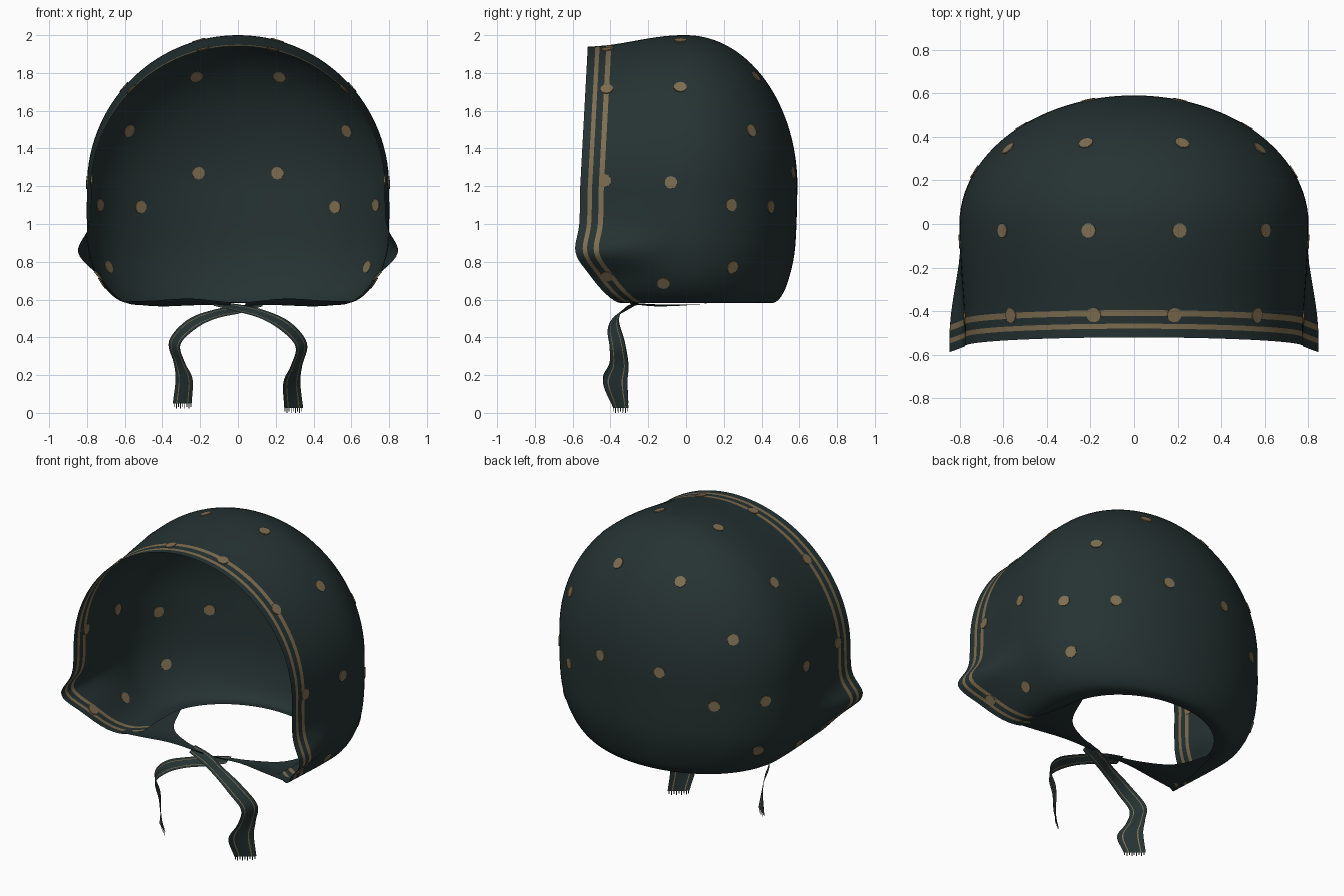
import bpy, bmesh, math
from mathutils import Vector
from mathutils.bvhtree import BVHTree

if "Cube" in bpy.data.objects:
    bpy.data.objects.remove(bpy.data.objects["Cube"])


def material(name, color):
    m = bpy.data.materials.new(name)
    m.use_nodes = True
    m.diffuse_color = color
    b = m.node_tree.nodes["Principled BSDF"]
    b.inputs["Base Color"].default_value = color
    b.inputs["Roughness"].default_value = 0.9
    return m


CLOTH = material("dark_green_cloth", (0.019, 0.032, 0.032, 1))
GOLD = material("dull_gold", (0.21, 0.155, 0.083, 1))


def catmull(points, steps):
    """Smooth curve through points of any dimension."""
    p = [Vector(q) for q in points]
    p = [2 * p[0] - p[1]] + p + [2 * p[-1] - p[-2]]
    out = []
    for i in range(1, len(p) - 2):
        a, b, c, d = p[i - 1:i + 3]
        for k in range(steps):
            t = k / steps
            out.append(0.5 * (2 * b + (c - a) * t + (2 * a - 5 * b + 4 * c - d) * t * t
                              + (3 * b - a - 3 * c + d) * t ** 3))
    return out + [p[-2]]


def finish(bm, name, mirror=False, smooth=True):
    mesh = bpy.data.meshes.new(name)
    bm.to_mesh(mesh)
    mesh.materials.append(CLOTH)
    mesh.materials.append(GOLD)
    for f in mesh.polygons:
        f.use_smooth = smooth
    ob = bpy.data.objects.new(name, mesh)
    bpy.context.collection.objects.link(ob)
    if mirror:
        mod = ob.modifiers.new("mirror", "MIRROR")
        mod.use_clip = True
        mod.merge_threshold = 0.0005
    return ob


def grid(rows, gold_columns=()):
    """Quad sheet from rows of points; some columns are gold."""
    bm = bmesh.new()
    vs = [[bm.verts.new(p) for p in r] for r in rows]
    for lo, hi in zip(vs, vs[1:]):
        for j in range(len(lo) - 1):
            f = bm.faces.new((lo[j], lo[j + 1], hi[j + 1], hi[j]))
            f.material_index = int(j in gold_columns)
    bmesh.ops.remove_doubles(bm, verts=bm.verts, dist=0.0004)
    bmesh.ops.recalc_face_normals(bm, faces=bm.faces)
    return bm


# Hood: a vertical-walled base under a half ellipsoid, extended forward to the rim
CENTRE_Z, RX, RY = 1.2, 0.8, 0.59
base = [  # half width, back depth, height, rim y
    (0.50, 0.41, 0.588, -0.30), (0.60, 0.47, 0.585, -0.36), (0.68, 0.515, 0.635, -0.43),
    (0.745, 0.55, 0.73, -0.51), (0.785, 0.575, 0.85, -0.585), (0.80, 0.585, 1.0, -0.565),
    (RX, RY, CENTRE_Z, -0.56)]
profile = catmull(base, 6)
for i in range(1, 31):
    phi = math.radians(3 * i)
    profile.append(Vector((RX * math.cos(phi), RY * math.cos(phi),
                           CENTRE_Z + RX * math.sin(phi), -0.56 + 0.04 * math.sin(phi))))


def shape_front(x, y, z):
    """Draw the brow in and flare the cheeks towards the rim."""
    f = min(1, max(0, (-0.02 - y) / 0.5))
    f = f * f * (3 - 2 * f)
    flare = 0.085 * f * math.exp(-((z - 0.85) / 0.1) ** 2)
    if z > CENTRE_Z:
        z = CENTRE_Z + (z - CENTRE_Z) * (1 - 0.075 * f)
    return (x * (1 - 0.03 * f) + flare * min(1, x / 0.7), y, z)


rows = []
for a, b, z, rim in profile:
    ys = [rim + o for o in (0, 0.04, 0.063, 0.098, 0.125)]
    ys += [ys[-1] * (1 - k / 10) for k in range(1, 10)]
    row = [shape_front(a, y, z) for y in ys]
    for k in range(25):
        th = math.pi / 2 * k / 24
        row.append((a * math.cos(th) if k < 24 else 0, b * math.sin(th), z))
    rows.append(row)
hood_bm = grid(rows, gold_columns=(1, 3))
tree = BVHTree.FromBMesh(hood_bm)
finish(hood_bm, "hood", mirror=True)

# Gold spots, seen inside and out, snapped to the hood surface
spots = [(0.22, 0.37, 1.78), (0.59, 0.36, 1.5), (0.61, -0.03, 1.73), (0.21, -0.03, 1.98),
         (0.21, 0.57, 1.27), (0.51, 0.44, 1.09), (0.69, 0.25, 0.77), (0.75, 0.25, 1.1),
         (0.8, -0.08, 1.22), (0.73, -0.12, 0.68), (0.57, -0.42, 1.72), (0.19, -0.42, 1.95),
         (0.79, -0.43, 1.23), (0.74, -0.42, 0.72)]
bm = bmesh.new()
for s in spots:
    loc, normal, _, _ = tree.find_nearest(Vector(s))
    mat = normal.to_track_quat("Z", "Y").to_matrix().to_4x4()
    mat.translation = loc
    bmesh.ops.create_cone(bm, cap_ends=True, segments=10, radius1=0.034, radius2=0.034,
                          depth=0.009, matrix=mat)
for f in bm.faces:
    f.material_index = 1
finish(bm, "gold_spots", mirror=True, smooth=False)

# Chin flaps reaching in from the sides towards the knot
front = catmull([(0.61, -0.36, 0.59), (0.45, -0.345, 0.595), (0.25, -0.33, 0.605),
                 (0.04, -0.30, 0.585)], 6)
back = catmull([(0.50, 0.14, 0.58), (0.40, -0.08, 0.565), (0.23, -0.2, 0.57),
                (0.04, -0.265, 0.575)], 6)
flap = [[p.lerp(q, k / 6) - Vector((0, 0, 0.012 * math.sin(math.pi * k / 6)))
         for k in range(7)] for p, q in zip(front, back)]
finish(grid(flap), "chin_flaps", mirror=True)

# Tie ribbons: centre line, then half-width vector
ribbon = [(-0.13, -0.28, 0.58, 0, 0.03, 0.012), (0, -0.31, 0.555, 0, 0.035, 0.02),
          (0.12, -0.36, 0.525, 0.0, 0.03, 0.025), (0.25, -0.385, 0.46, 0.02, 0.03, 0.025),
          (0.335, -0.365, 0.36, 0.03, 0.04, 0.01), (0.31, -0.355, 0.25, 0.03, 0.05, 0),
          (0.285, -0.375, 0.16, 0.045, 0.065, 0), (0.295, -0.345, 0.025, 0.05, 0.04, 0)]
ACROSS = (-1, -0.62, -0.52, 0, 0.52, 0.62, 1)
for side, lift, name in ((1, 0, "left"), (-1, 0.025, "right")):
    rows = []
    for p in catmull(ribbon, 6):
        c, w = Vector(p[:3]), Vector(p[3:])
        c.z += lift * (1 - c.z / 0.6)
        if side < 0:
            c.z -= 0.012 * max(0, 1 - abs(c.x) / 0.2)
        rows.append([((c + w * t).x * side, (c + w * t).y, (c + w * t).z) for t in ACROSS])
    finish(grid(rows, gold_columns=(1, 4)), name + "_tie_ribbon")

    # Fringe threads under the ribbon end
    a, b = Vector(rows[-1][0]), Vector(rows[-1][-1])
    bm = bmesh.new()
    for k in range(9):
        p, q = a.lerp(b, (k + 0.1) / 9), a.lerp(b, (k + 0.5) / 9)
        drop = Vector((0, 0, -0.025 if k % 2 else -0.018))
        bm.faces.new([bm.verts.new(v) for v in (p, q, q + drop, p + drop)])
    finish(bm, name + "_ribbon_fringe", smooth=False)
